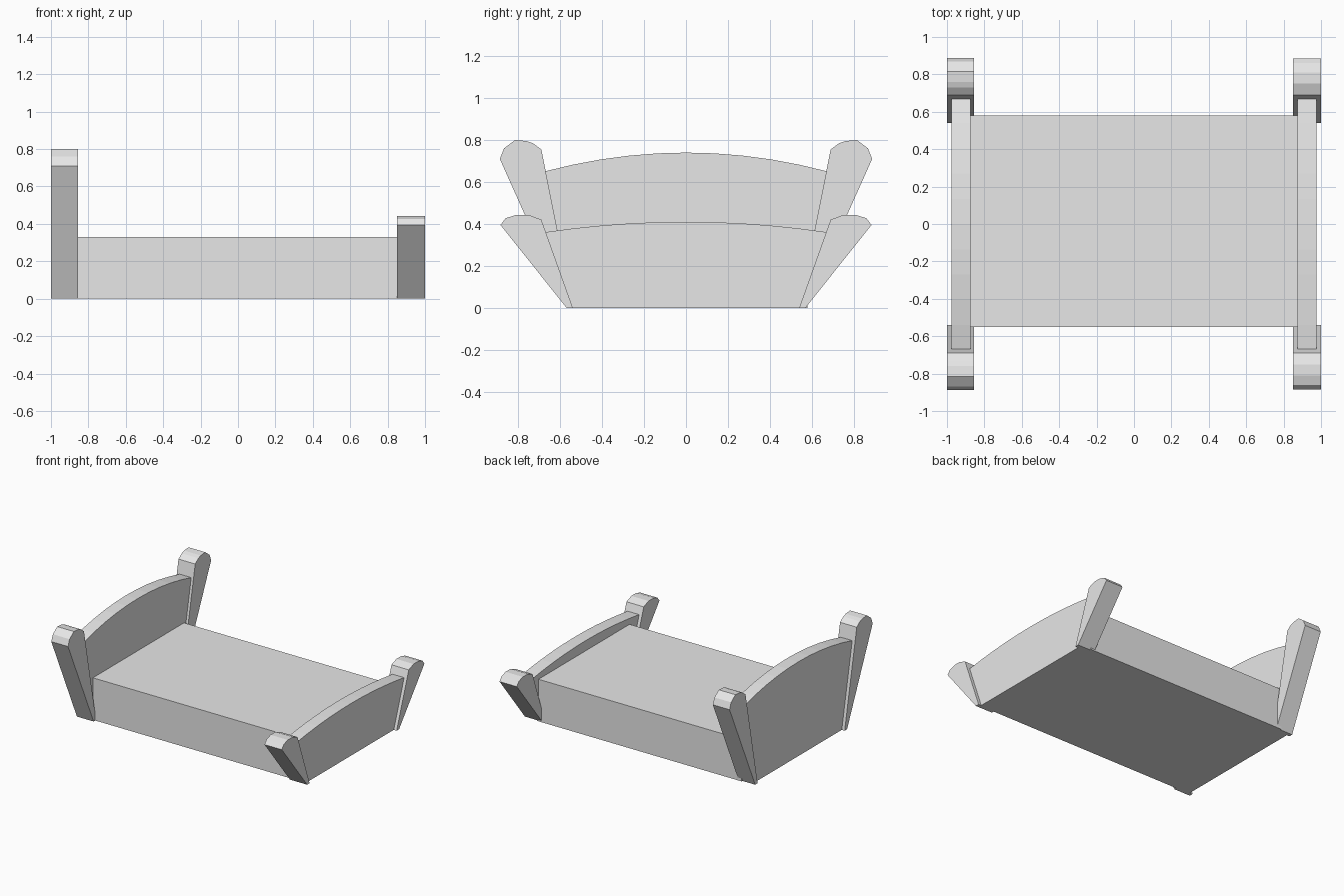
import bpy
import bmesh

cube = bpy.data.objects.get("Cube")
if cube:
    bpy.data.objects.remove(cube, do_unlink=True)

# Single plain colour
GREY = (0.8, 0.8, 0.8, 1.0)
mat = bpy.data.materials.new("light grey")
mat.use_nodes = True
mat.diffuse_color = GREY
mat.node_tree.nodes["Principled BSDF"].inputs["Base Color"].default_value = GREY


def extrude_profile(name, outline, x0, x1):
    """Extrude a (y, z) outline along x from x0 to x1."""
    bm = bmesh.new()
    face = bm.faces.new([bm.verts.new((x0, y, z)) for y, z in outline])
    result = bmesh.ops.extrude_face_region(bm, geom=[face])
    moved = [g for g in result["geom"] if isinstance(g, bmesh.types.BMVert)]
    bmesh.ops.translate(bm, verts=moved, vec=(x1 - x0, 0, 0))
    bmesh.ops.recalc_face_normals(bm, faces=bm.faces)
    mesh = bpy.data.meshes.new(name)
    bm.to_mesh(mesh)
    bm.free()
    mesh.materials.append(mat)
    obj = bpy.data.objects.new(name, mesh)
    bpy.context.collection.objects.link(obj)
    return obj


def panel_outline(end_y, end_z, mid_z, steps=10):
    """Flared board with a gently arched top."""
    points = [(-0.545, 0), (0.545, 0)]
    for i in range(steps + 1):
        t = 1 - 2 * i / steps
        points.append((end_y * t, mid_z - (mid_z - end_z) * t * t))
    return points


# Mattress block
extrude_profile("mattress_base", [(-0.55, 0), (0.58, 0), (0.58, 0.33), (-0.55, 0.33)], -0.89, 0.89)

# Arched end boards
extrude_profile("headboard", panel_outline(0.675, 0.65, 0.74), -0.975, -0.875)
extrude_profile("footboard", panel_outline(0.675, 0.36, 0.41), 0.875, 0.975)

# Leaning posts with rounded tops, mirrored front to back
head_post = [(0.54, 0), (0.57, 0), (0.888, 0.71), (0.868, 0.76), (0.815, 0.80),
             (0.76, 0.795), (0.73, 0.785), (0.69, 0.755)]
foot_post = [(0.54, 0), (0.57, 0), (0.885, 0.395), (0.86, 0.427), (0.81, 0.443),
             (0.75, 0.443), (0.69, 0.42)]
for side, sign in (("front", -1), ("back", 1)):
    for end, outline, x0, x1 in (("head", head_post, -1.0, -0.855), ("foot", foot_post, 0.85, 1.0)):
        extrude_profile(f"{side}_{end}_post", [(sign * y, z) for y, z in outline], x0, x1)
